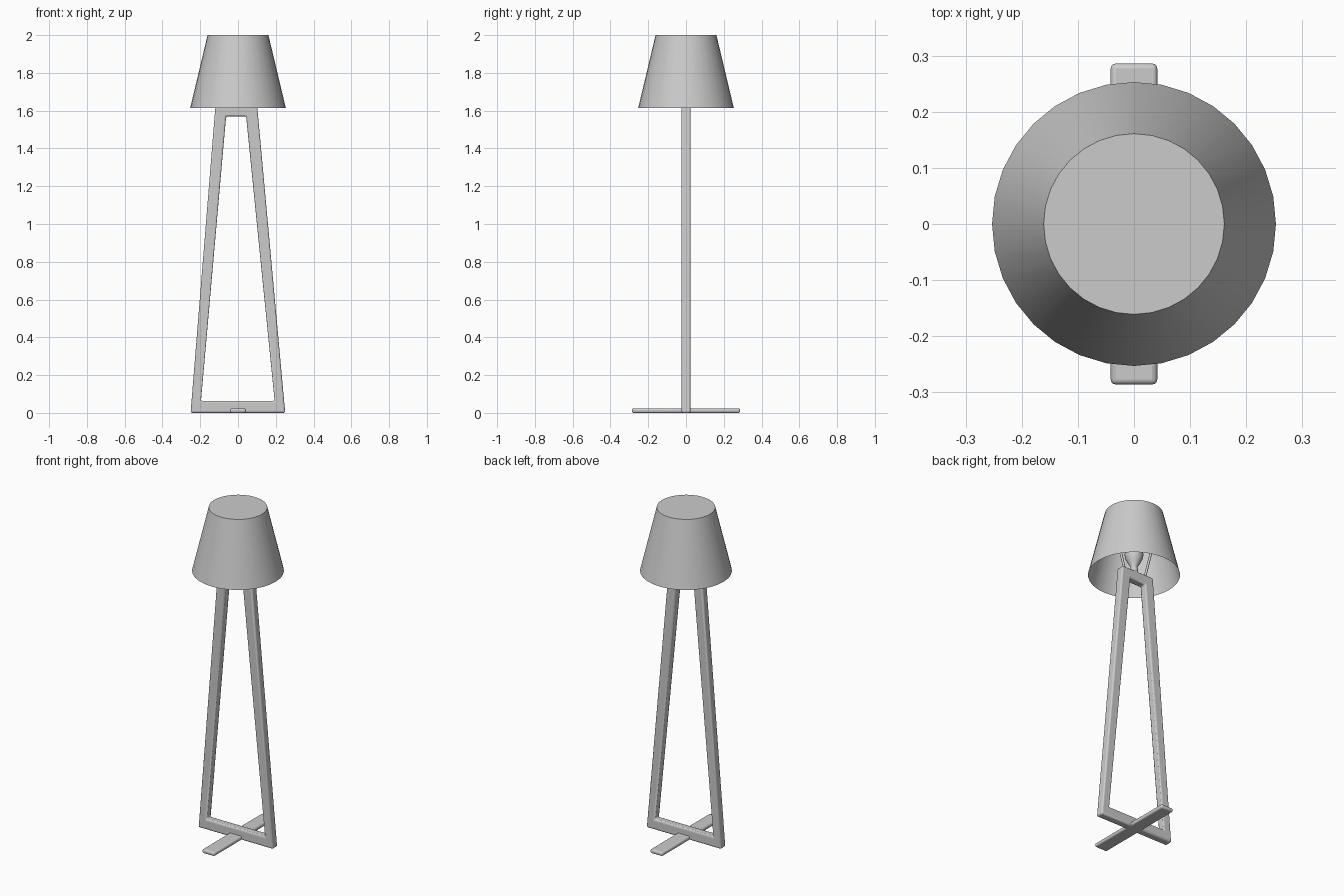
import bpy, bmesh, math
from mathutils import Vector

if "Cube" in bpy.data.objects:
    bpy.data.objects.remove(bpy.data.objects["Cube"])


def finish(name, bm, bevel=0.0, recalc=True):
    if recalc:
        bmesh.ops.recalc_face_normals(bm, faces=bm.faces)
    me = bpy.data.meshes.new(name)
    bm.to_mesh(me)
    bm.free()
    ob = bpy.data.objects.new(name, me)
    bpy.context.collection.objects.link(ob)
    bpy.ops.object.select_all(action='DESELECT')
    ob.select_set(True)
    bpy.context.view_layer.objects.active = ob
    if bevel:
        mod = ob.modifiers.new("soft_edges", 'BEVEL')
        mod.width = bevel
        mod.segments = 3
        mod.limit_method = 'ANGLE'
        mod.angle_limit = math.radians(30)
    bpy.ops.object.shade_smooth_by_angle(angle=math.radians(35))
    return ob


def lathe(name, profile, sides):
    bm = bmesh.new()
    verts = [bm.verts.new((r, 0, z)) for r, z in profile]
    edges = [bm.edges.new(p) for p in zip(verts, verts[1:])]
    bmesh.ops.spin(bm, geom=verts + edges, axis=(0, 0, 1), cent=(0, 0, 0),
                   angle=math.tau, steps=sides, use_duplicate=False)
    bmesh.ops.remove_doubles(bm, verts=bm.verts, dist=1e-5)
    return finish(name, bm)


def rod(name, a, b, radius):
    a, b = Vector(a), Vector(b)
    bm = bmesh.new()
    bmesh.ops.create_cone(bm, cap_ends=True, segments=12, radius1=radius,
                          radius2=radius, depth=(b - a).length)
    ob = finish(name, bm)
    ob.location = (a + b) / 2
    ob.rotation_euler = (b - a).to_track_quat('Z', 'Y').to_euler()
    return ob


# Tapered open frame: ring between outer and inner outlines, given depth
outer = [(-0.251, 0), (0.25, 0), (0.101, 1.63), (-0.119, 1.63)]
inner = [(-0.196, 0.063), (0.194, 0.063), (0.043, 1.57), (-0.063, 1.57)]
bm = bmesh.new()
vo = [bm.verts.new((x, -0.024, z)) for x, z in outer]
vi = [bm.verts.new((x, -0.024, z)) for x, z in inner]
ring = [bm.faces.new((vo[i], vo[(i + 1) % 4], vi[(i + 1) % 4], vi[i]))
        for i in range(4)]
ext = bmesh.ops.extrude_face_region(bm, geom=ring, use_keep_orig=True)
bmesh.ops.translate(bm, vec=(0, 0.048, 0),
                    verts=[g for g in ext['geom'] if isinstance(g, bmesh.types.BMVert)])
finish("frame", bm, bevel=0.009)

# Flat cross foot
bm = bmesh.new()
bmesh.ops.create_cube(bm, size=1)
bmesh.ops.scale(bm, vec=(0.083, 0.572, 0.024), verts=bm.verts)
bmesh.ops.translate(bm, vec=(0, 0, 0.012), verts=bm.verts)
finish("cross_foot", bm, bevel=0.009)

# Shade: open below, closed on top
lathe("shade", [(0.253, 1.615), (0.161, 2.0), (0, 2.0)], 32)

# Socket and bulb inside the shade
lathe("socket", [(0, 1.622), (0.021, 1.622), (0.021, 1.655), (0, 1.655)], 20)
lathe("bulb", [(0.017, 1.65), (0.021, 1.67), (0.036, 1.695), (0.048, 1.72),
               (0.052, 1.745), (0.047, 1.77), (0.034, 1.79), (0.017, 1.799),
               (0, 1.802)], 24)

# Struts carrying the shade
for side, label in ((-1, "left"), (1, "right")):
    rod(label + "_shade_strut", (side * 0.07 - 0.005, 0, 1.62),
        (side * 0.163, 0, 1.96), 0.007)
